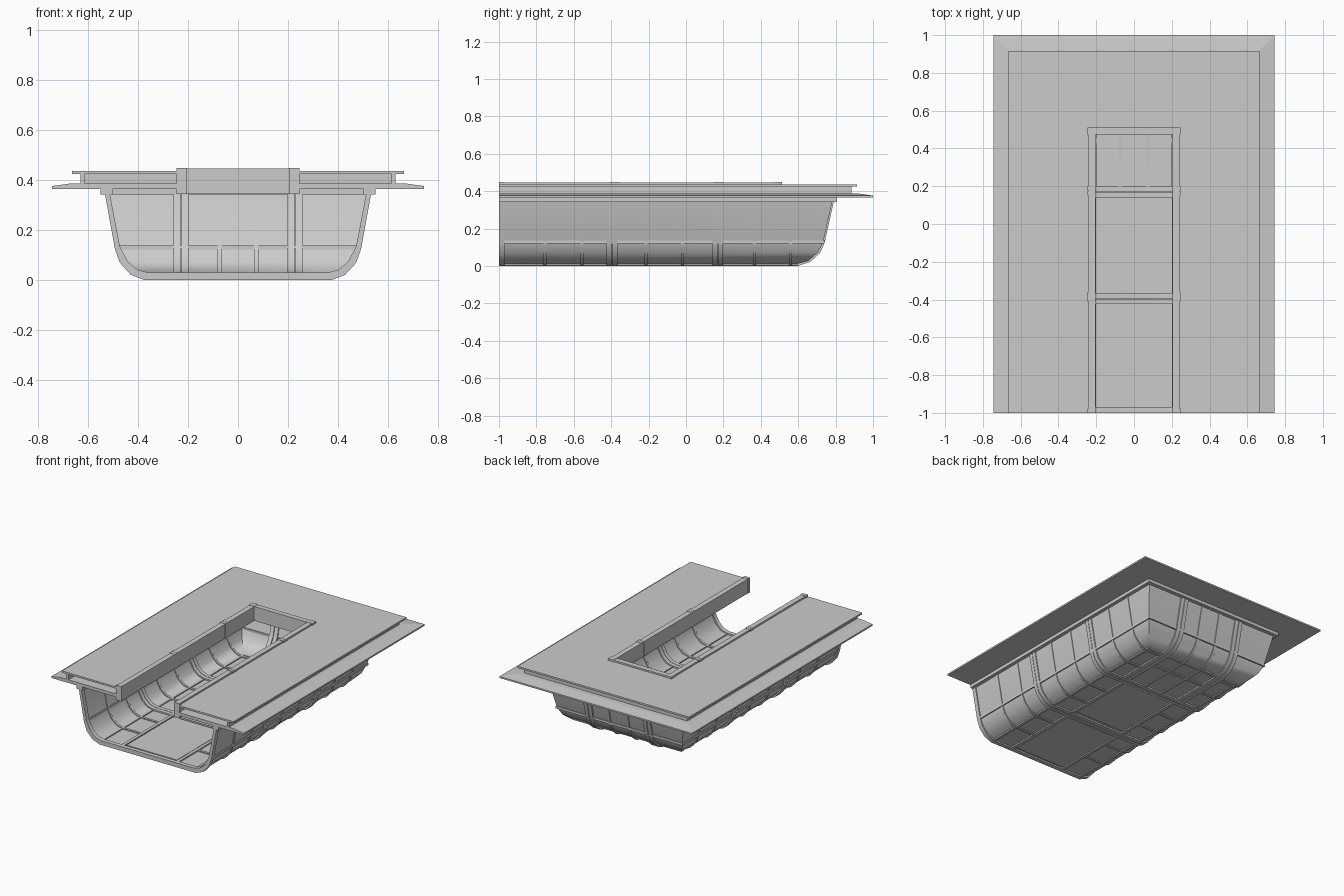
import bpy
import bmesh
import math

cube = bpy.data.objects.get("Cube")
if cube:
    bpy.data.objects.remove(cube, do_unlink=True)

grey = bpy.data.materials.new("light_grey")
grey.use_nodes = True
COLOUR = (0.6, 0.6, 0.6, 1)
grey.diffuse_color = COLOUR
grey.node_tree.nodes["Principled BSDF"].inputs["Base Color"].default_value = COLOUR

FRONT = -1.0
TUB_X, TUB_Y = 0.533, 0.79
BACK_SLOPE = 1.22  # the back wall leans more than the sides
# Tub wall from rim to floor, as (inset, height)
OUTER = [(0, 0.345), (0.04, 0.125), (0.06, 0.07), (0.103, 0.022), (0.16, 0)]
INNER = [(0.02, 0.345), (0.06, 0.135), (0.092, 0.075), (0.13, 0.042), (0.175, 0.03)]


def loft(name, loops, smooth=False):
    """Skin closed loops of equal length and cap both ends."""
    bm = bmesh.new()
    rings = [[bm.verts.new(p) for p in loop] for loop in loops]
    n = len(rings[0])
    for a, b in zip(rings, rings[1:]):
        for i in range(n):
            j = (i + 1) % n
            bm.faces.new((a[i], a[j], b[j], b[i]))
    bm.faces.new(rings[0][::-1])
    bm.faces.new(rings[-1])
    bmesh.ops.recalc_face_normals(bm, faces=bm.faces)
    mesh = bpy.data.meshes.new(name)
    bm.to_mesh(mesh)
    bm.free()
    mesh.materials.append(grey)
    obj = bpy.data.objects.new(name, mesh)
    bpy.context.collection.objects.link(obj)
    if smooth:
        bpy.ops.object.select_all(action='DESELECT')
        obj.select_set(True)
        bpy.context.view_layer.objects.active = obj
        bpy.ops.object.shade_smooth_by_angle(angle=math.radians(32))
    return obj


def box(name, x0, x1, y0, y1, z0, z1):
    base = [(x0, y0), (x1, y0), (x1, y1), (x0, y1)]
    return loft(name, [[(x, y, z) for x, y in base] for z in (z0, z1)])


def sweep(name, section, w, back, k=1.0, smooth=False):
    """Run an (inset, height) section round both sides and the back."""
    loops = [
        [(-w + d, FRONT, z) for d, z in section],
        [(-w + d, back - k * d, z) for d, z in section],
        [(w - d, back - k * d, z) for d, z in section],
        [(w - d, FRONT, z) for d, z in section],
    ]
    return loft(name, loops, smooth)


def rect(d0, d1, z0, z1):
    return [(d0, z0), (d1, z0), (d1, z1), (d0, z1)]


def wall(t):
    """Tub profile at depth t between the outer and inner skins."""
    return [(a + (c - a) * t, b + (e - b) * t)
            for (a, b), (c, e) in zip(OUTER, INNER)]


def band(t0, t1):
    return wall(t0) + wall(t1)[::-1]


def rib_outline(t0, t1, reach):
    """Closed rib outline, with its floor leg ending at inset reach."""
    a, b = wall(t0), wall(t1)
    return a + [(reach, a[-1][1]), (reach, b[-1][1])] + b[::-1]


def side_rib(name, y, width, t0, t1, end_x):
    outline = rib_outline(t0, t1, TUB_X - end_x)
    for s, label in ((1, "left"), (-1, "right")):
        loft(f"{name}_{label}",
             [[(s * (TUB_X - d), y + o, z) for d, z in outline]
              for o in (-width / 2, width / 2)], True)


def back_rib(name, x, width, t0, t1, end_y):
    outline = rib_outline(t0, t1, (TUB_Y - end_y) / BACK_SLOPE)
    loft(name, [[(x + o, TUB_Y - BACK_SLOPE * d, z) for d, z in outline]
                for o in (-width / 2, width / 2)], True)


def u_outline(w, back, z, slot_x=0.235, slot_y=0.5):
    return [(x, y, z) for x, y in (
        (-w, FRONT), (-w, back), (w, back), (w, FRONT),
        (slot_x, FRONT), (slot_x, slot_y), (-slot_x, slot_y), (-slot_x, FRONT))]


# Tub skin and floor
sweep("tub_wall", band(0.32, 0.68), TUB_X, TUB_Y, BACK_SLOPE, True)
box("tub_floor", -0.372, 0.372, FRONT, 0.592, 0.01, 0.02)

# Heavy cross ribs at the ends of each bay
for i, y in enumerate((-0.985, -0.411, -0.381, 0.155, 0.185)):
    side_rib(f"main_rib_{i}", y, 0.027 if i else 0.03, 0, 1, 0)

# Light cross ribs
for i, y in enumerate((-0.755, -0.555, -0.215, -0.02, 0.365, 0.56)):
    side_rib(f"light_rib_{i}", y, 0.016, 0.1, 0.9, 0.21)

# Back wall ribs, running forward along the floor
for s in (-1, 1):
    for inner in (0.213, 0.245):
        back_rib("back_main_rib", s * inner, 0.028, 0, 1, 0.19)
    back_rib("back_light_rib", s * 0.073, 0.018, 0.1, 0.9, 0.19)

# Lengthwise stringers and rim of the tub
sweep("middle_stringer", rect(0.041, 0.058, 0.122, 0.138), TUB_X, TUB_Y, BACK_SLOPE)
sweep("floor_edge_stringer", rect(0.158, 0.175, 0.003, 0.027), TUB_X, TUB_Y, BACK_SLOPE)
sweep("tub_rim", rect(-0.018, 0.03, 0.343, 0.368), TUB_X, TUB_Y)
box("floor_back_bar", -0.22, 0.22, 0.43, 0.452, 0.003, 0.027)

# Floor hatch panels with raised borders
for i, (y0, y1) in enumerate(((-0.965, -0.425), (-0.355, 0.145))):
    box(f"floor_panel_{i}", -0.195, 0.195, y0 + 0.01, y1 - 0.01, 0.004, 0.026)
    for s in (-1, 1):
        box(f"panel_rail_{i}", s * 0.212 - 0.011, s * 0.212 + 0.011,
            y0 - 0.01, y1 + 0.02, 0.001, 0.029)

# Sloped flange, step wall and top deck
loft("flange", [u_outline(0.745, 1.0, 0.366), u_outline(0.745, 1.0, 0.377),
                u_outline(0.665, 0.92, 0.388)])
sweep("step_wall", rect(0, 0.015, 0.38, 0.428), 0.63, 0.885)
loft("top_deck", [u_outline(0.665, 0.915, z) for z in (0.425, 0.437)])

# Trim around the slot, with collars at the joints and back corners
sweep("slot_trim", rect(0, 0.037, 0.348, 0.448), 0.242, 0.51)
for s in (-1, 1):
    for y in (FRONT + 0.012, -0.397, -0.371, 0.163, 0.189):
        box("trim_collar", s * 0.225 - 0.021, s * 0.225 + 0.021,
            y - 0.012, y + 0.012, 0.346, 0.45)
    box("trim_corner", s * 0.225 - 0.021, s * 0.225 + 0.021,
        0.472, 0.512, 0.346, 0.45)
